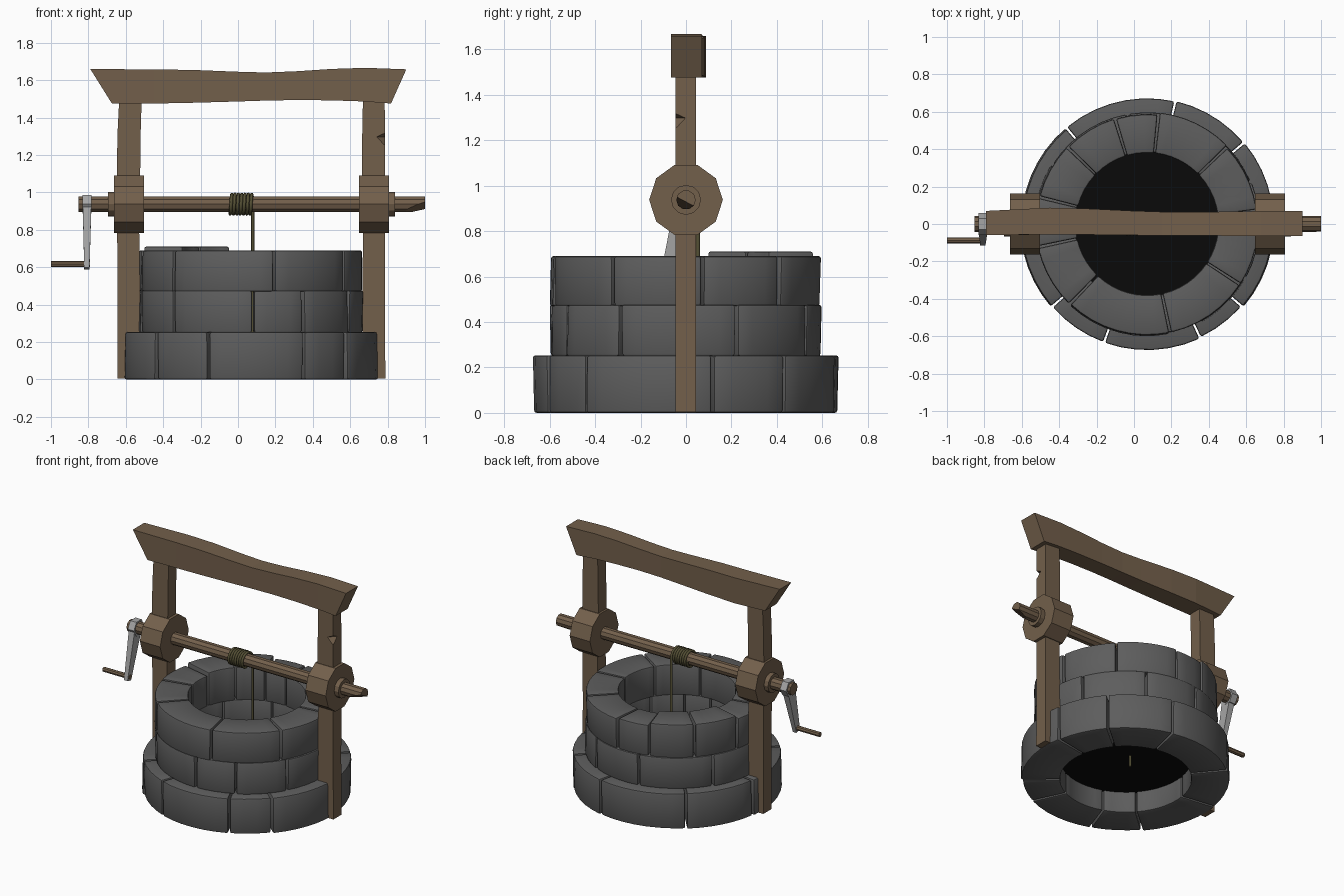
import bpy, bmesh, math, random
from mathutils import Vector, Matrix

if "Cube" in bpy.data.objects:
    bpy.data.objects.remove(bpy.data.objects["Cube"])

random.seed(4)
CX = 0.07        # centre of the stone rings
AXLE_Z = 0.937


def mat(name, r, g, b):
    m = bpy.data.materials.new(name)
    m.diffuse_color = (r, g, b, 1)
    m.use_nodes = True
    m.node_tree.nodes["Principled BSDF"].inputs["Base Color"].default_value = m.diffuse_color
    return m


WOOD = mat("wood", 0.17, 0.115, 0.07)
STONE = mat("stone", 0.11, 0.11, 0.11)
METAL = mat("metal", 0.38, 0.38, 0.38)
ROPE = mat("rope", 0.09, 0.08, 0.035)
DARK = mat("dark_water", 0.003, 0.003, 0.003)


def finish(name, bm, material):
    bmesh.ops.recalc_face_normals(bm, faces=bm.faces)
    me = bpy.data.meshes.new(name)
    bm.to_mesh(me)
    bm.free()
    ob = bpy.data.objects.new(name, me)
    bpy.context.collection.objects.link(ob)
    me.materials.append(material)
    return ob


def loft(name, rings, material):
    """Skin a list of equal-length point loops and cap both ends."""
    bm = bmesh.new()
    loops = [[bm.verts.new(p) for p in ring] for ring in rings]
    n = len(loops[0])
    for a, b in zip(loops, loops[1:]):
        for i in range(n):
            j = (i + 1) % n
            bm.faces.new((a[i], a[j], b[j], b[i]))
    bm.faces.new(loops[0])
    bm.faces.new(loops[-1])
    return finish(name, bm, material)


def x_cylinder(name, x0, x1, y, z, r, sides, material):
    """Cylinder along x with a corner pointing to +y."""
    def ring(x):
        return [(x, y + r * math.cos(i * math.tau / sides),
                 z + r * math.sin(i * math.tau / sides)) for i in range(sides)]
    return loft(name, [ring(x0), ring(x1)], material)


def activate(ob):
    bpy.ops.object.select_all(action='DESELECT')
    ob.select_set(True)
    bpy.context.view_layer.objects.active = ob


def stone(name, a0, a1, r0, r1, z0, z1):
    """One curved, worn block of a ring."""
    gap = math.degrees(0.006 / r1)
    a0, a1 = a0 + gap, a1 - gap
    steps = max(2, round((a1 - a0) / 7))
    r1 += random.uniform(-0.008, 0.003)
    tilt = random.uniform(-0.004, 0.004)
    rings = []
    for i in range(steps + 1):
        a = math.radians(a0 + (a1 - a0) * i / steps)
        c, s = math.cos(a), math.sin(a)
        rings.append([(CX + r * c, r * s, z) for r, z in
                      ((r0, z0), (r1 + tilt, z0), (r1 - tilt, z1), (r0, z1))])
    ob = loft(name, rings, STONE)
    bev = ob.modifiers.new("worn_edges", 'BEVEL')
    bev.width, bev.segments = 0.011, 2
    bev.limit_method, bev.angle_limit = 'ANGLE', math.radians(40)
    activate(ob)
    bpy.ops.object.modifier_apply(modifier=bev.name)
    bpy.ops.object.shade_smooth_by_angle(angle=math.radians(35))


# Stone rings: seam angles, inner and outer radius, bottom and top
courses = {
    "base_stone": ([-139, -110, -65, -41, 10, 40, 77, 130, 172], 0.425, 0.675, 0.0, 0.253),
    "middle_stone": ([-134, -89, -62, -29, 22, 63, 100, 148, 190], 0.385, 0.597, 0.25, 0.475),
    "top_stone": ([-168, -134, -78, -33, 7, 44, 84, 107, 136, 166], 0.38, 0.595, 0.47, 0.69),
}
for name, (seams, r0, r1, z0, z1) in courses.items():
    for i, a in enumerate(seams):
        b = seams[i + 1] if i + 1 < len(seams) else seams[0] + 360
        lift = 0.02 if name == "top_stone" and a in (107, 136) else 0
        stone(f"{name}_{i + 1}", a, b, r0, r1, z0, z1 + lift)

# Dark water inside the shaft
bm = bmesh.new()
bmesh.ops.create_circle(bm, cap_ends=True, radius=0.44, segments=48,
                        matrix=Matrix.Translation((CX, 0, 0.15)))
finish("water", bm, DARK)


# Posts, slightly warped: height, centre x, half width
def post(name, sections):
    rings = [[(x - w, -0.047, z), (x + w, -0.047, z), (x + w, 0.045, z), (x - w, 0.045, z)]
             for z, x, w in sections]
    return loft(name, rings, WOOD)


post("left_post", [(0.005, -0.583, 0.06), (0.4, -0.583, 0.06), (0.78, -0.587, 0.059),
                   (1.09, -0.585, 0.062), (1.3, -0.583, 0.062), (1.5, -0.575, 0.06)])
right_post = post("right_post", [(0.005, 0.726, 0.062), (0.4, 0.725, 0.06), (0.78, 0.727, 0.059),
                                 (1.09, 0.724, 0.062), (1.3, 0.725, 0.061), (1.5, 0.726, 0.058)])

# Chip cut out of the right post's front corner
bm = bmesh.new()
bmesh.ops.create_cone(bm, cap_ends=True, segments=4, radius1=0.035, radius2=0.035, depth=0.16,
                      matrix=Matrix.Translation((0.787, -0.05, 1.29))
                      @ Matrix.Rotation(math.radians(45), 4, 'Z')
                      @ Matrix.Rotation(math.radians(90), 4, 'Y')
                      @ Matrix.Rotation(math.radians(12), 4, 'Z'))
chip = finish("chip_cutter", bm, WOOD)
chip.hide_render = True
cut = right_post.modifiers.new("chip", 'BOOLEAN')
cut.object, cut.operation, cut.solver = chip, 'DIFFERENCE', 'EXACT'
activate(right_post)
bpy.ops.object.modifier_apply(modifier="chip")
bpy.data.objects.remove(chip)

# Wavy top beam: bottom x, top x, bottom z, top z, front y, back y
beam = [(-0.674, -0.79, 1.475, 1.66, -0.06, 0.07), (-0.45, -0.45, 1.475, 1.657, -0.055, 0.087),
        (-0.25, -0.25, 1.479, 1.655, -0.057, 0.082), (0.0, 0.0, 1.486, 1.645, -0.06, 0.07),
        (0.15, 0.15, 1.491, 1.641, -0.061, 0.065), (0.32, 0.32, 1.494, 1.648, -0.062, 0.064),
        (0.5, 0.5, 1.492, 1.66, -0.063, 0.066), (0.68, 0.68, 1.486, 1.666, -0.065, 0.069),
        (0.818, 0.9, 1.475, 1.658, -0.065, 0.07)]
loft("top_beam", [[(xb, y0, zb), (xb, y1, zb), (xt, y1, zt), (xt, y0, zt)]
                  for xb, xt, zb, zt, y0, y1 in beam], WOOD)

# Ten-sided bearings with outer collars
for side, x0, x1, c0, c1 in (("left", -0.663, -0.503, -0.695, -0.65),
                             ("right", 0.647, 0.807, 0.79, 0.84)):
    x_cylinder(f"{side}_bearing", x0, x1, 0, AXLE_Z, 0.162, 10, WOOD)
    x_cylinder(f"{side}_collar", c0, c1, 0, AXLE_Z, 0.066, 12, WOOD)

# Axle with a split right end
axle = x_cylinder("axle", -0.852, 1.0, 0, AXLE_Z, 0.043, 10, WOOD)
bm = bmesh.new()
bm.from_mesh(axle.data)
res = bmesh.ops.bisect_plane(bm, geom=bm.verts[:] + bm.edges[:] + bm.faces[:],
                             plane_co=(0.95, -0.01, 0.915), plane_no=(0.32, -0.45, -0.85),
                             clear_outer=True)
bmesh.ops.holes_fill(bm, edges=[e for e in res["geom_cut"] if isinstance(e, bmesh.types.BMEdge)])
bmesh.ops.recalc_face_normals(bm, faces=bm.faces)
bm.to_mesh(axle.data)
bm.free()

# Metal crank: hexagonal hub and tapered arm
x_cylinder("crank_hub", -0.832, -0.783, 0, AXLE_Z, 0.058, 6, METAL)
top, end = Vector((-0.807, 0, AXLE_Z + 0.02)), Vector((-0.808, -0.094, 0.592))
side = (end - top).cross(Vector((1, 0, 0))).normalized()
loft("crank_arm", [[p + Vector((dx * hx, 0, 0)) + side * s * hy
                    for dx, s in ((-1, -1), (1, -1), (1, 1), (-1, 1))]
                   for p, hx, hy in ((top, 0.024, 0.042), (end, 0.014, 0.021))], METAL)
x_cylinder("crank_handle", -1.0, -0.79, -0.088, 0.617, 0.017, 8, WOOD)

# Rope: coil around the axle, then straight down the shaft
turns, per, rad = 7, 16, 0.053
pts = [(-0.046 + 0.124 * i / (turns * per), rad * math.cos(i * math.tau / per),
        AXLE_Z - rad * math.sin(i * math.tau / per)) for i in range(turns * per + 1)]
pts.append((0.078, rad, 0.07))
cu = bpy.data.curves.new("rope", 'CURVE')
cu.dimensions = '3D'
cu.bevel_depth, cu.bevel_resolution, cu.use_fill_caps = 0.009, 1, True
sp = cu.splines.new('POLY')
sp.points.add(len(pts) - 1)
for p, co in zip(sp.points, pts):
    p.co = (*co, 1)
cu.materials.append(ROPE)
rope = bpy.data.objects.new("rope", cu)
bpy.context.collection.objects.link(rope)
activate(rope)
bpy.ops.object.convert(target='MESH')
